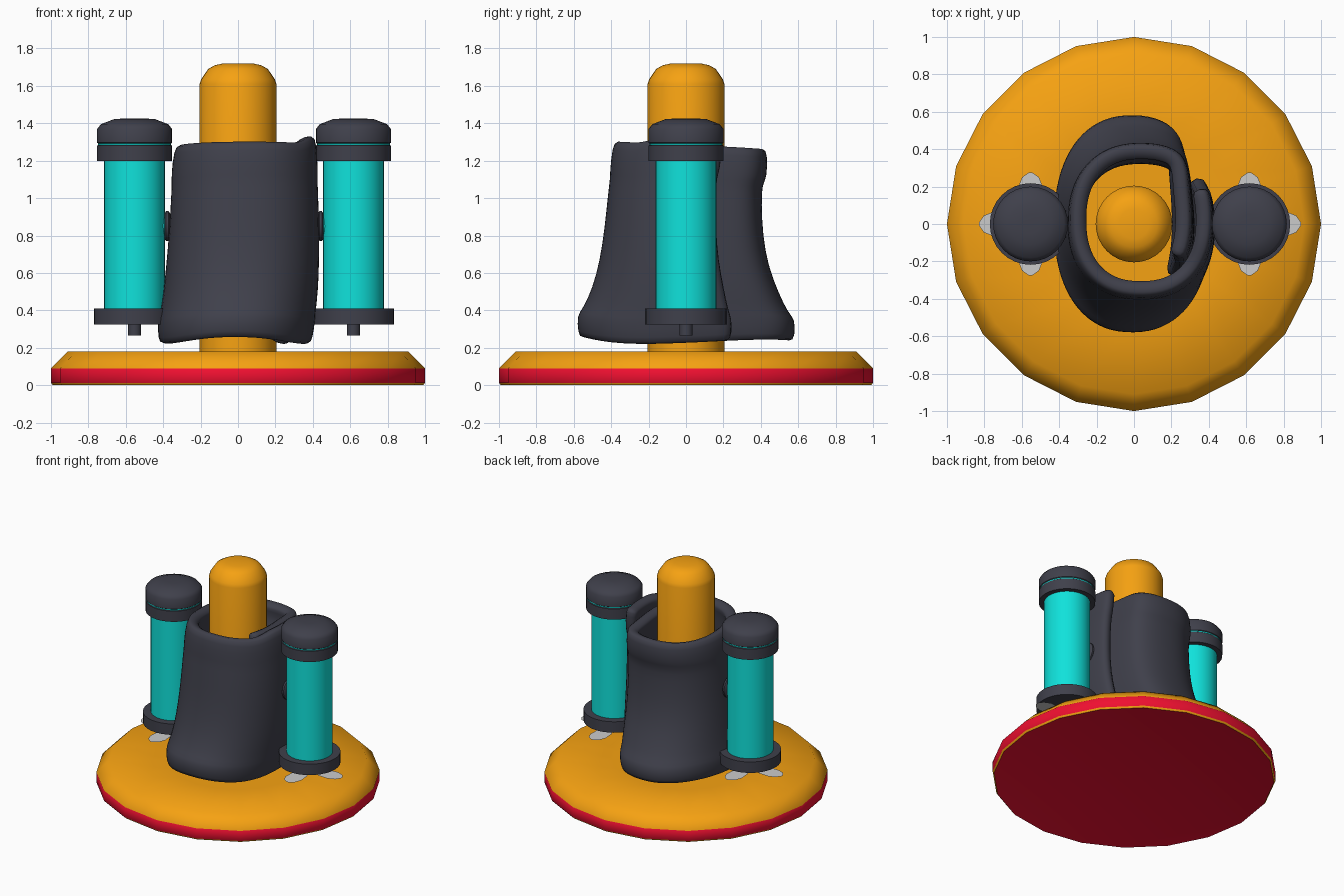
import bpy, bmesh, math
from math import sin, cos, pi, radians

if "Cube" in bpy.data.objects:
    bpy.data.objects.remove(bpy.data.objects["Cube"])


def material(name, rgb):
    m = bpy.data.materials.new(name)
    m.diffuse_color = (*rgb, 1)
    m.use_nodes = True
    m.node_tree.nodes["Principled BSDF"].inputs["Base Color"].default_value = m.diffuse_color
    return m


ORANGE = material("orange", (0.92, 0.36, 0.006))
RED = material("red", (0.87, 0.005, 0.03))
DARK = material("charcoal", (0.05, 0.051, 0.07))
CYAN = material("cyan", (0.005, 0.76, 0.71))


def finish(bm, name, mats, angle=40):
    bmesh.ops.recalc_face_normals(bm, faces=bm.faces)
    me = bpy.data.meshes.new(name)
    bm.to_mesh(me)
    bm.free()
    ob = bpy.data.objects.new(name, me)
    bpy.context.collection.objects.link(ob)
    for m in mats:
        me.materials.append(m)
    bpy.ops.object.select_all(action='DESELECT')
    ob.select_set(True)
    bpy.context.view_layer.objects.active = ob
    if angle:
        bpy.ops.object.shade_smooth_by_angle(angle=radians(angle))
    return ob


def lathe(name, profile, mats, n=32, at=(0, 0, 0), bands=None, angle=40, axis='z'):
    """Closed turned solid from (radius, height) points; bands = material index per step."""
    bm = bmesh.new()
    rings = []
    for r, h in profile:
        ring = []
        for i in range(n):
            a = 2 * pi * i / n
            p = (r * cos(a), r * sin(a), h)
            if axis == 'x':
                p = (p[2], p[0], p[1])
            ring.append(bm.verts.new([c + o for c, o in zip(p, at)]))
        rings.append(ring)
    for k in range(len(rings) - 1):
        for i in range(n):
            j = (i + 1) % n
            f = bm.faces.new((rings[k][i], rings[k][j], rings[k + 1][j], rings[k + 1][i]))
            f.material_index = bands[k] if bands else 0
    bm.faces.new(rings[0][::-1]).material_index = bands[0] if bands else 0
    bm.faces.new(rings[-1]).material_index = bands[-1] if bands else 0
    return finish(bm, name, mats, angle)


# Round stand with red rim and underside
lathe("base", [(0.98, 0.003), (0.99, 0), (1, 0.012), (1, 0.09), (0.91, 0.18), (0.5, 0.18)],
      [ORANGE, RED], n=20, bands=[1, 0, 1, 0, 0], angle=50)

# Central post
lathe("post", [(0.205, 0.17), (0.205, 1.61), (0.197, 1.635), (0.16, 1.69), (0.125, 1.71), (0.08, 1.72)],
      [ORANGE], angle=50)

# Wrapped sleeve: rows are z, x min, x max, y min, y max of the outer surface
ROWS = [(0.215, -0.41, 0.385, -0.56, 0.56), (0.25, -0.43, 0.40, -0.58, 0.585),
        (0.35, -0.43, 0.415, -0.585, 0.585), (0.38, -0.42, 0.415, -0.555, 0.55),
        (0.50, -0.40, 0.43, -0.50, 0.495), (0.65, -0.385, 0.435, -0.462, 0.44),
        (0.82, -0.37, 0.435, -0.437, 0.412), (1.00, -0.36, 0.43, -0.42, 0.405),
        (1.10, -0.355, 0.425, -0.407, 0.408), (1.14, -0.358, 0.428, -0.408, 0.435),
        (1.27, -0.345, 0.42, -0.395, 0.437), (1.315, -0.32, 0.405, -0.375, 0.42)]


def ease(t):
    t = max(0, min(1, t))
    return t * t * (3 - 2 * t)


bm = bmesh.new()
N = 44
START, END = radians(-28), radians(383)
grid = []
for z, x0, x1, y0, y1 in ROWS:
    row = []
    up = (z - 0.215) / 1.1
    for i in range(N + 1):
        t = START + (END - START) * i / N
        c, s = cos(t), sin(t)
        e = 0.88
        ux = math.copysign(abs(c) ** e, c)
        uy = math.copysign(abs(s) ** e, s)
        tuck = 0.11 * (1 - ease((t - radians(10)) / radians(60)))
        flap = ease((t - radians(315)) / radians(35))
        x = (x0 + x1) / 2 + (x1 - x0) / 2 * ux - tuck
        y = (y0 + y1) / 2 + (y1 - y0) / 2 * uy
        dz = up * (-0.02 * s + 0.045 * flap - 0.02) + (1 - up) * (0.02 * s * s + 0.01 * sin(3 * t))
        row.append(bm.verts.new((x, y, z + dz)))
    grid.append(row)
for a, b in zip(grid, grid[1:]):
    for i in range(N):
        bm.faces.new((a[i], a[i + 1], b[i + 1], b[i]))
sleeve = finish(bm, "wrapped_sleeve", [DARK], 180)
if sleeve.data.polygons[N // 2].normal.x > 0:
    sleeve.data.flip_normals()
mod = sleeve.modifiers.new("thickness", 'SOLIDIFY')
mod.thickness = 0.085
mod.offset = -1
mod = sleeve.modifiers.new("soften", 'SUBSURF')
mod.levels = mod.render_levels = 1

# Side canisters with caps, nozzle, fins and mounting discs
for side, cx in (("left", -0.553), ("right", 0.617)):
    at = (cx, 0, 0)
    lathe(side + "_tube", [(0.163, 0.40), (0.163, 1.21)], [CYAN], at=at)
    lathe(side + "_lower_cap", [(0.218, 0.325), (0.218, 0.41)], [DARK], at=at)
    lathe(side + "_upper_cap",
          [(0.2, 1.197), (0.2, 1.28), (0.195, 1.284), (0.195, 1.292), (0.2, 1.296),
           (0.2, 1.37), (0.18, 1.395), (0.11, 1.422), (0.05, 1.426)],
          [DARK, CYAN], at=at, bands=[0, 0, 1, 0, 0, 0, 0, 0])
    lathe(side + "_nozzle", [(0.035, 0.265), (0.035, 0.33)], [DARK], n=16, at=at)
    # Flat four-bladed rotor under the canister
    bm = bmesh.new()
    half = [(0.03, 0.02), (0.12, 0.06), (0.2, 0.065), (0.25, 0.045), (0.275, 0.01)]
    outline = half + [(r, -w) for r, w in half[::-1]]
    for k in range(4):
        a = k * pi / 2
        bm.faces.new([bm.verts.new((cx + r * cos(a) - w * sin(a), r * sin(a) + w * cos(a), 0.275))
                      for r, w in outline])
    finish(bm, side + "_rotor", [], None)
    # Mounting disc between canister and sleeve
    x = -0.378 if cx < 0 else 0.442
    lathe(side + "_mount_rim", [(0.07, -0.014), (0.08, -0.006), (0.08, 0.006), (0.07, 0.014)],
          [DARK], n=20, at=(x, 0, 0.85), axis='x')
    lathe(side + "_mount_core", [(0.055, -0.022), (0.055, 0.022)], [CYAN], n=20,
          at=(x, 0, 0.85), axis='x')
